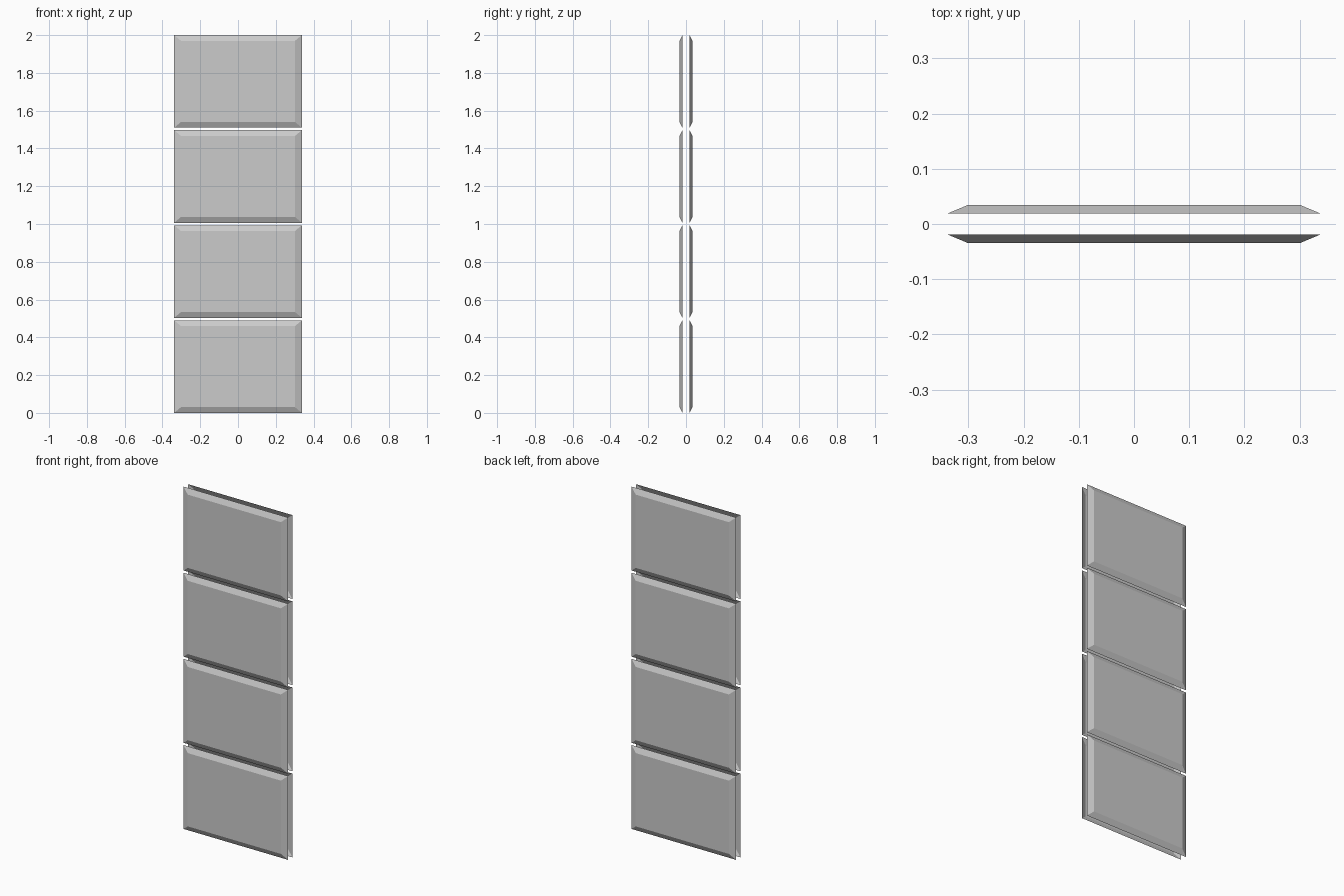
import bpy, bmesh

if "Cube" in bpy.data.objects:
    bpy.data.objects.remove(bpy.data.objects["Cube"])

W, H, GAP = 0.338, 0.49, 0.0133      # half width, panel height, gap between panels
INSET_X, INSET_Z = 0.037, 0.031      # bevel border sizes
Y_RIM, Y_FACE = 0.019, 0.0345        # depth of rim and raised face


def add_panel(name, z, side):
    """Open-backed raised panel: sloped border around a flat face."""
    bm = bmesh.new()

    def ring(y, dx, dz):
        x = W - dx
        return [bm.verts.new(p) for p in (
            (-x, y, z + dz), (x, y, z + dz),
            (x, y, z + H - dz), (-x, y, z + H - dz))]

    rim = ring(side * Y_RIM, 0, 0)
    face = ring(side * Y_FACE, INSET_X, INSET_Z)
    faces = [bm.faces.new(face)]
    for i in range(4):
        j = (i + 1) % 4
        faces.append(bm.faces.new((rim[i], rim[j], face[j], face[i])))
    # the raised side points outwards
    if side > 0:
        bmesh.ops.reverse_faces(bm, faces=faces)
    mesh = bpy.data.meshes.new(name)
    bm.to_mesh(mesh)
    bm.free()
    bpy.context.collection.objects.link(bpy.data.objects.new(name, mesh))


# four stacked panels on the front and on the back
for i in range(4):
    z = i * (H + GAP)
    add_panel(f"front_panel_{i + 1}", z, -1)
    add_panel(f"back_panel_{i + 1}", z, 1)
